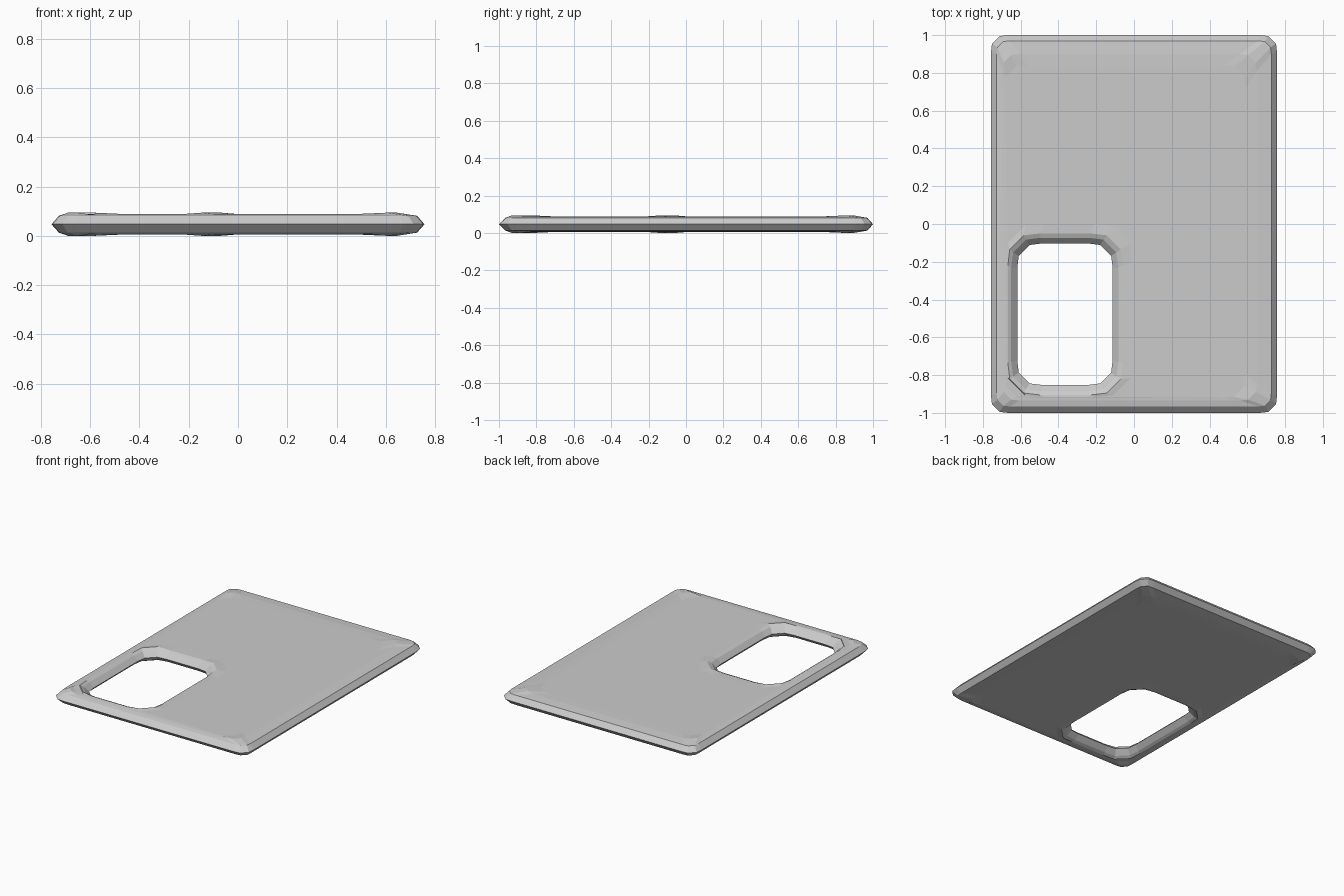
import bpy, bmesh

if "Cube" in bpy.data.objects:
    bpy.data.objects.remove(bpy.data.objects["Cube"])


def ring(bm, x0, x1, y0, y1, c, bow, z, lift=0.0):
    """Rounded rectangle with four points per corner; lift raises corner points."""
    verts = []
    corners = [(x0, y0, 1, 1), (x1, y0, -1, 1), (x1, y1, -1, -1), (x0, y1, 1, -1)]
    for i, (x, y, sx, sy) in enumerate(corners):
        pts = [(bow, c), (c, bow)]
        pts = [(0, 2 * c)] + pts + [(2 * c, 0)]
        if i % 2:
            pts.reverse()
        for k, (dx, dy) in enumerate(pts):
            up = lift if k in (1, 2) else 0
            sign = 1 if z >= 0 else -1
            verts.append(bm.verts.new((x + sx * dx, y + sy * dy, 0.05 + z + sign * up)))
    return verts


# Rings from the hole's inner ridge across the face to the outer ridge
hole_mid = (-0.618, -0.113, -0.852, -0.103, 0.065, 0.008, 0)
outer_mid = (-0.757, 0.757, -1.0, 1.0, 0.045, 0.005, 0)
face = [
    (-0.650, -0.083, -0.885, -0.073, 0.078, 0.010, 0.032, 0.002),  # hole rim
    (-0.668, -0.060, -0.905, -0.050, 0.085, 0.010, 0.041, 0.006),  # raised lip
    (-0.676, -0.010, -0.915, 0.000, 0.100, 0.008, 0.042, 0),       # flat
    (-0.684, 0.590, -0.920, 0.840, 0.060, 0.005, 0.041, 0),        # flat
    (-0.695, 0.650, -0.935, 0.900, 0.045, 0.005, 0.040, 0.007),    # raised border
    (-0.727, 0.727, -0.966, 0.970, 0.035, 0.004, 0.034, 0),        # outer bevel
]

bm = bmesh.new()
loops = [ring(bm, *hole_mid)]
loops += [ring(bm, *r) for r in face]
loops.append(ring(bm, *outer_mid))
loops += [ring(bm, *r[:6], -r[6], r[7]) for r in reversed(face)]

# Loft the closed cross-section
for a, b in zip(loops, loops[1:] + loops[:1]):
    n = len(a)
    for i in range(n):
        j = (i + 1) % n
        bm.faces.new((a[i], a[j], b[j], b[i]))
bmesh.ops.recalc_face_normals(bm, faces=bm.faces[:])

# Seat the plate on the ground
low = min(v.co.z for v in bm.verts)
bmesh.ops.translate(bm, verts=bm.verts[:], vec=(0, 0, -low))

mesh = bpy.data.meshes.new("windowed_plate")
bm.to_mesh(mesh)
bm.free()
plate = bpy.data.objects.new("windowed_plate", mesh)
bpy.context.collection.objects.link(plate)
